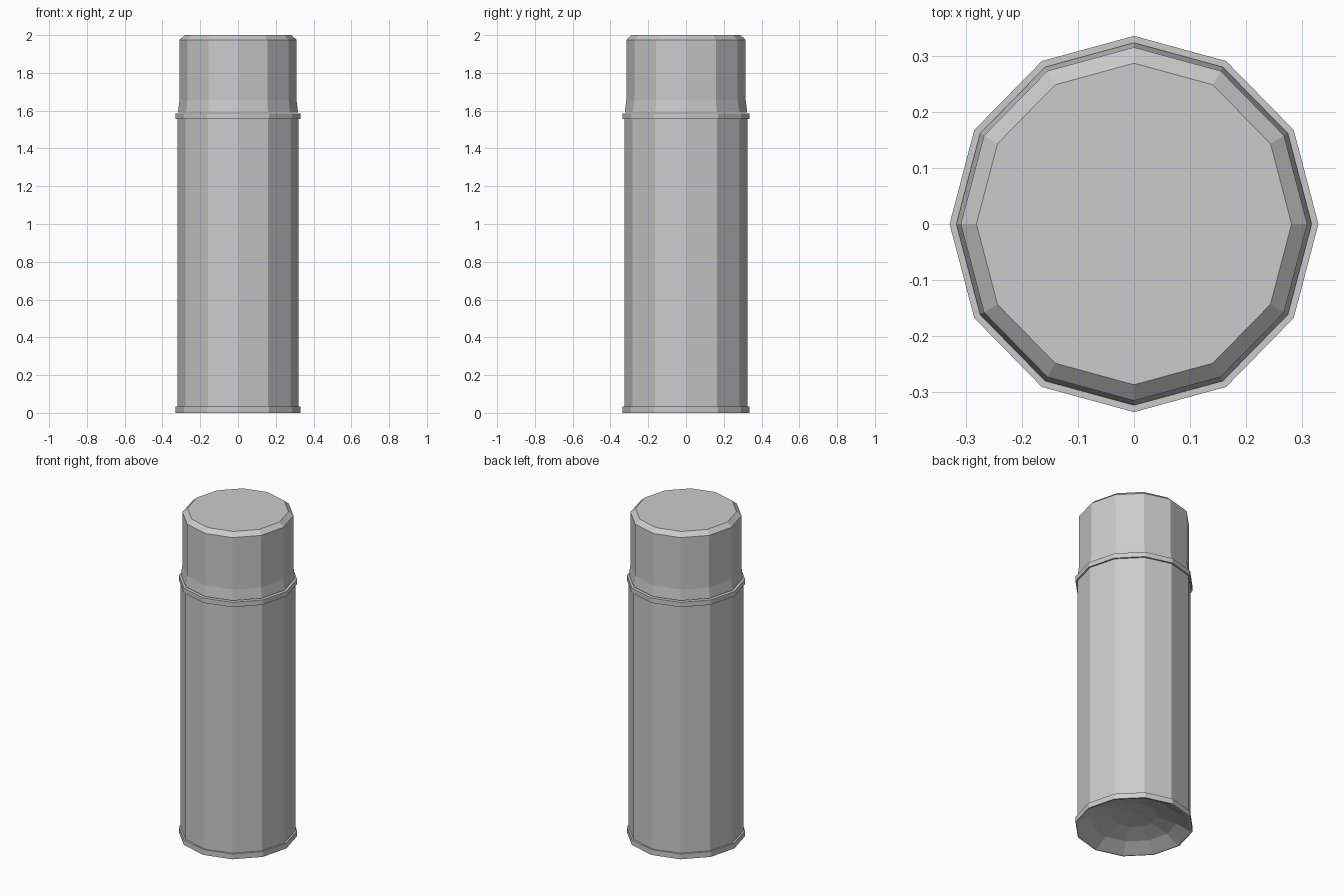
import bpy, bmesh, math

SIDES = 12
DEPTH_SCALE = 1.02  # slightly wider front to back

cube = bpy.data.objects.get("Cube")
if cube:
    bpy.data.objects.remove(cube, do_unlink=True)

grey = bpy.data.materials.new("plain_grey")
grey.use_nodes = True
colour = (0.6, 0.6, 0.6, 1)
grey.diffuse_color = colour
grey.node_tree.nodes["Principled BSDF"].inputs["Base Color"].default_value = colour


def lathe(name, profile):
    """Turn (radius, height) points into a faceted closed solid."""
    bm = bmesh.new()
    rings = []
    for r, z in profile:
        if r == 0:
            rings.append([bm.verts.new((0, 0, z))] * SIDES)
            continue
        angles = [math.tau * i / SIDES for i in range(SIDES)]
        rings.append([bm.verts.new((r * math.cos(a), r * DEPTH_SCALE * math.sin(a), z))
                      for a in angles])
    for low, high in zip(rings, rings[1:]):
        for i in range(SIDES):
            j = (i + 1) % SIDES
            corners = list(dict.fromkeys((low[i], low[j], high[j], high[i])))
            bm.faces.new(corners)
    for ring in (rings[0], rings[-1]):
        if ring[0] is not ring[1]:
            bm.faces.new(ring)
    bmesh.ops.recalc_face_normals(bm, faces=bm.faces)
    mesh = bpy.data.meshes.new(name)
    bm.to_mesh(mesh)
    bm.free()
    mesh.materials.append(grey)
    obj = bpy.data.objects.new(name, mesh)
    bpy.context.collection.objects.link(obj)
    return obj


# Can body: dished underside, bottom rim, straight wall, top rim
lathe("can_body", [
    (0, 0.085), (0.13, 0.075), (0.24, 0.045), (0.32, 0),
    (0.33, 0), (0.33, 0.033), (0.32, 0.033),
    (0.32, 1.555), (0.33, 1.555), (0.33, 1.585), (0.31, 1.585),
])

# Cap: flared skirt, straight wall, bevelled top
lathe("cap", [
    (0.318, 1.59), (0.31, 1.655), (0.31, 1.975), (0.282, 2.0),
])
